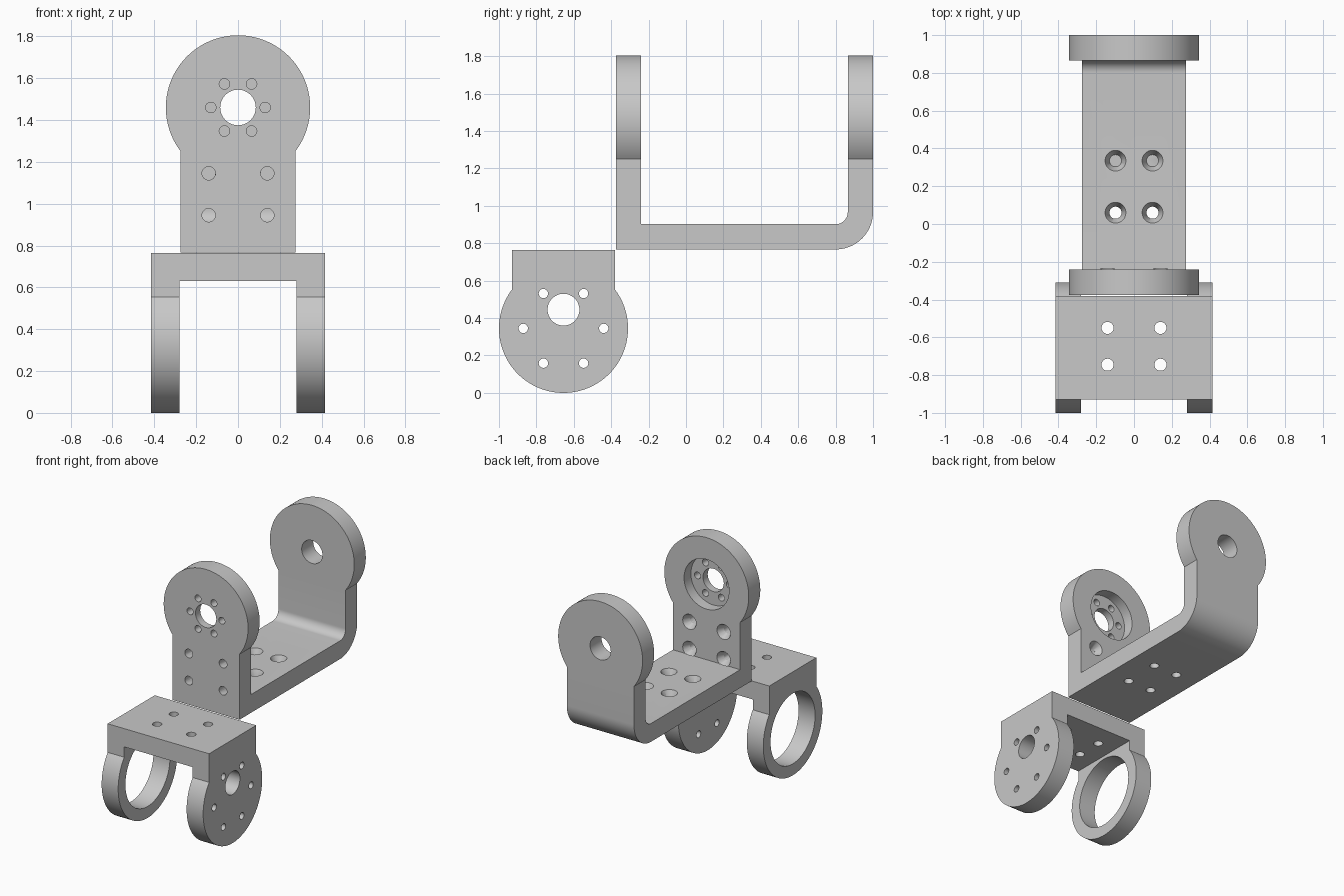
import bpy
import bmesh
from math import acos, cos, sin, pi, radians
from mathutils import Matrix, Vector

cube = bpy.data.objects.get("Cube")
if cube:
    bpy.data.objects.remove(cube, do_unlink=True)

grey = bpy.data.materials.new("plain_grey")
grey.use_nodes = True
COLOUR = (0.58, 0.58, 0.58, 1)
grey.diffuse_color = COLOUR
grey.node_tree.nodes["Principled BSDF"].inputs["Base Color"].default_value = COLOUR

R = 0.345        # radius of the round plate ends
HALF = 0.275     # half width of the plates
T = 0.135        # plate thickness


def make_object(name, bm):
    bmesh.ops.recalc_face_normals(bm, faces=bm.faces)
    mesh = bpy.data.meshes.new(name)
    bm.to_mesh(mesh)
    bm.free()
    mesh.materials.append(grey)
    obj = bpy.data.objects.new(name, mesh)
    bpy.context.collection.objects.link(obj)
    return obj


def extrude(name, points, axis, lo, hi):
    """Closed outline pushed along x (points are y, z) or y (points are x, z)."""
    def place(p, a):
        return (a, p[0], p[1]) if axis == "X" else (p[0], a, p[1])
    bm = bmesh.new()
    face = bm.faces.new([bm.verts.new(place(p, lo)) for p in points])
    moved = bmesh.ops.extrude_face_region(bm, geom=[face], use_keep_orig=True)
    verts = [g for g in moved["geom"] if isinstance(g, bmesh.types.BMVert)]
    bmesh.ops.translate(bm, verts=verts, vec=Vector(place((0, 0), hi - lo)))
    return make_object(name, bm)


def arc(cx, cz, r, a0, a1, steps):
    return [(cx + r * cos(a0 + (a1 - a0) * i / steps),
             cz + r * sin(a0 + (a1 - a0) * i / steps)) for i in range(steps + 1)]


def keyhole(cx, cz, end, up):
    """Round plate end on a straight neck that runs to height end."""
    a = acos(HALF / R)
    pts = arc(cx, cz, R, -a, pi + a, 80)
    pts = [(x, cz + up * (z - cz)) for x, z in pts]
    return pts + [(cx - HALF, end), (cx + HALF, end)]


def boolean(obj, tool, operation):
    mod = obj.modifiers.new(operation.lower(), "BOOLEAN")
    mod.operation, mod.solver, mod.object = operation, "EXACT", tool
    bpy.context.view_layer.objects.active = obj
    bpy.ops.object.modifier_apply(modifier=mod.name)
    bpy.data.objects.remove(tool, do_unlink=True)


def drill(obj, start, end, r1, r2=None, sides=32):
    """Cut a round or tapered hole between two points."""
    start, end = Vector(start), Vector(end)
    way = end - start
    bm = bmesh.new()
    turn = way.to_track_quat("Z", "Y").to_matrix().to_4x4()
    bmesh.ops.create_cone(bm, cap_ends=True, segments=sides, radius1=r1,
                          radius2=r2 or r1, depth=way.length,
                          matrix=Matrix.Translation((start + end) / 2) @ turn)
    boolean(obj, make_object("hole_cutter", bm), "DIFFERENCE")


def finish(obj):
    bpy.ops.object.select_all(action="DESELECT")
    obj.select_set(True)
    bpy.context.view_layer.objects.active = obj
    bpy.ops.object.shade_smooth_by_angle(angle=radians(30))


# Upper bracket: bent side profile trimmed to the round-ended front outline
FLOOR, TOP, FRONT, BACK, HUB = 0.767, 1.9, -0.375, 1.0, 1.46
bend_y, bend_z = BACK - 0.2, FLOOR + 0.2
side = [(FRONT, TOP), (FRONT, FLOOR)]
side += arc(bend_y, bend_z, 0.2, -pi / 2, 0, 20)
side += [(BACK, TOP), (BACK - T, TOP)]
side += arc(bend_y, bend_z, 0.2 - T, 0, -pi / 2, 12)
side += [(FRONT + T, FLOOR + T), (FRONT + T, TOP)]
upper = extrude("upper_bracket", side, "X", -0.5, 0.5)
boolean(upper, extrude("outline", keyhole(0, HUB, 0.6, 1), "Y", -0.6, 1.2), "INTERSECT")

# Axle holes, motor recess and its ring of screw holes
inner = FRONT + T
drill(upper, (0, inner + 0.02, HUB), (0, inner - 0.08, HUB), 0.184, sides=64)
drill(upper, (0, -0.6, HUB), (0, 0, HUB), 0.085, sides=48)
drill(upper, (0, 0.7, HUB), (0, 1.2, HUB), 0.085, sides=48)
for i in range(6):
    x, z = 0.13 * cos(i * pi / 3), HUB + 0.13 * sin(i * pi / 3)
    drill(upper, (x, -0.6, z), (x, 0, z), 0.025, sides=24)

# Countersunk bolt holes in the front plate and the floor
for s in (-1, 1):
    for z in (0.945, 1.145):
        drill(upper, (s * 0.14, -0.6, z), (s * 0.14, 0, z), 0.032)
        drill(upper, (s * 0.14, inner + 0.004, z), (s * 0.14, inner - 0.05, z), 0.057, 0.032)
    for y in (0.06, 0.335):
        top = FLOOR + T
        drill(upper, (s * 0.098, y, 0.6), (s * 0.098, y, 1.1), 0.032)
        drill(upper, (s * 0.098, y, top + 0.004), (s * 0.098, y, top - 0.05), 0.057, 0.032)
finish(upper)

# Lower yoke: round-ended side outline trimmed to an upside-down U
CY, CZ, WIDE, ROOF = -0.655, R, 0.415, 0.765
lower = extrude("lower_yoke", keyhole(CY, CZ, ROOF, -1), "X", -WIDE, WIDE)
gap = WIDE - T
slot = [(-gap, -0.2), (gap, -0.2), (gap, ROOF - T), (-gap, ROOF - T)]
boolean(lower, extrude("slot", slot, "Y", -1.2, 0), "DIFFERENCE")

# Open ring on the right arm, drilled horn plate on the left arm
drill(lower, (-0.6, CY, CZ), (-0.1, CY, CZ), 0.26, sides=80)
drill(lower, (0.1, CY, CZ + 0.1), (0.6, CY, CZ + 0.1), 0.085, sides=48)
for i in range(6):
    y, z = CY + 0.215 * cos(i * pi / 3), CZ + 0.215 * sin(i * pi / 3)
    drill(lower, (0.1, y, z), (0.6, y, z), 0.025, sides=24)

# Bolt holes through the yoke roof
for x in (-0.14, 0.14):
    for y in (-0.55, -0.745):
        drill(lower, (x, y, 0.5), (x, y, 0.9), 0.032)
finish(lower)
